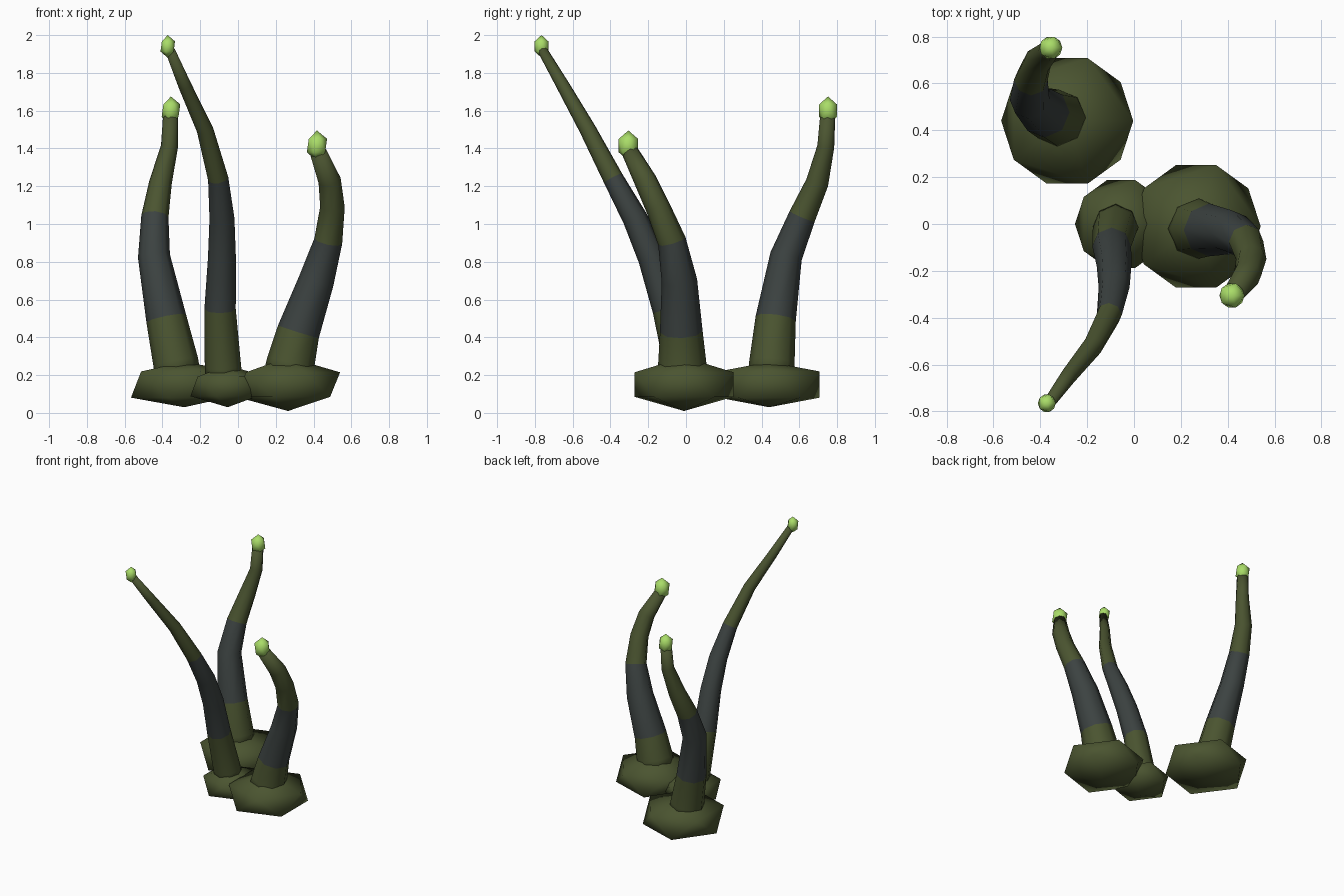
import bpy, bmesh
from math import sin, cos, tau
from mathutils import Vector

cube = bpy.data.objects.get("Cube")
if cube:
    bpy.data.objects.remove(cube, do_unlink=True)


def material(name, rgb):
    m = bpy.data.materials.new(name)
    m.use_nodes = True
    m.diffuse_color = (*rgb, 1)
    bsdf = m.node_tree.nodes["Principled BSDF"]
    bsdf.inputs["Base Color"].default_value = (*rgb, 1)
    bsdf.inputs["Roughness"].default_value = 0.8
    return m


OLIVE = material("olive green", (0.07, 0.09, 0.03))
SLATE = material("dark slate", (0.045, 0.055, 0.053))
LIME = material("glowing lime", (0.40, 0.72, 0.14))
SIDES = 8


def finish(bm, name, mats):
    bmesh.ops.recalc_face_normals(bm, faces=bm.faces)
    for f in bm.faces:
        f.smooth = True
    mesh = bpy.data.meshes.new(name)
    bm.to_mesh(mesh)
    bm.free()
    for m in mats:
        mesh.materials.append(m)
    ob = bpy.data.objects.new(name, mesh)
    bpy.context.collection.objects.link(ob)


def blob(name, centre, radius, half_height, mat, low=0.0, high=9.0):
    """Squashed or stretched icosahedron, its poles limited to low..high."""
    bm = bmesh.new()
    bmesh.ops.create_icosphere(bm, subdivisions=1, radius=1)
    for v in bm.verts:
        v.co = Vector(centre) + Vector((v.co.x * radius, v.co.y * radius, v.co.z * half_height))
        v.co.z = min(max(v.co.z, low), high)
    finish(bm, name, [mat])


def stalk(name, path, band):
    """Tapered tube along (x, y, z, radius) points; segments in band are slate."""
    pts = [Vector(p[:3]) for p in path]
    bm = bmesh.new()
    rings = []
    for i, p in enumerate(pts):
        a, b = pts[max(i - 1, 0)], pts[min(i + 1, len(pts) - 1)]
        turn = Vector((0, 0, 1)).rotation_difference(b - a)
        r = path[i][3]
        rings.append([bm.verts.new(p + turn @ Vector((r * cos(tau * k / SIDES), r * sin(tau * k / SIDES), 0)))
                      for k in range(SIDES)])
    for i, (lo, hi) in enumerate(zip(rings, rings[1:])):
        for k in range(SIDES):
            n = (k + 1) % SIDES
            f = bm.faces.new((lo[k], lo[n], hi[n], hi[k]))
            f.material_index = 1 if band[0] <= i < band[1] else 0
    bm.faces.new(rings[0])
    bm.faces.new(rings[-1])
    finish(bm, name, [OLIVE, SLATE])


# Rear stalk
blob("rear_root", (-0.285, 0.44, 0.15), 0.315, 0.155, OLIVE, 0.03, 0.27)
stalk("rear_stalk", [
    (-0.32, 0.45, 0.18, 0.125), (-0.33, 0.455, 0.27, 0.12), (-0.38, 0.475, 0.5, 0.107),
    (-0.445, 0.53, 0.83, 0.085), (-0.44, 0.615, 1.04, 0.072), (-0.41, 0.695, 1.22, 0.06),
    (-0.363, 0.74, 1.41, 0.045), (-0.357, 0.75, 1.57, 0.04)], (2, 4))
blob("rear_tip", (-0.355, 0.752, 1.6), 0.055, 0.075, LIME)

# Left stalk
blob("left_root", (0.265, -0.01, 0.15), 0.308, 0.145, OLIVE, 0.01)
stalk("left_stalk", [
    (0.265, -0.02, 0.18, 0.135), (0.28, -0.02, 0.27, 0.127), (0.32, -0.025, 0.43, 0.113),
    (0.415, -0.035, 0.7, 0.094), (0.478, -0.075, 0.91, 0.075), (0.5, -0.15, 1.09, 0.065),
    (0.485, -0.215, 1.23, 0.06), (0.425, -0.295, 1.38, 0.045)], (2, 4))
blob("left_tip", (0.418, -0.305, 1.415), 0.06, 0.08, LIME)

# Front stalk
blob("front_root", (-0.055, 0.0, 0.14), 0.22, 0.115, OLIVE, 0.03)
stalk("front_stalk", [
    (-0.075, -0.005, 0.17, 0.1), (-0.08, -0.02, 0.25, 0.096), (-0.095, -0.095, 0.55, 0.083),
    (-0.085, -0.18, 0.82, 0.074), (-0.085, -0.27, 1.03, 0.066), (-0.105, -0.385, 1.24, 0.054),
    (-0.175, -0.52, 1.5, 0.044), (-0.28, -0.65, 1.73, 0.035), (-0.36, -0.76, 1.92, 0.026)], (2, 5))
blob("front_tip", (-0.372, -0.765, 1.94), 0.043, 0.06, LIME)
